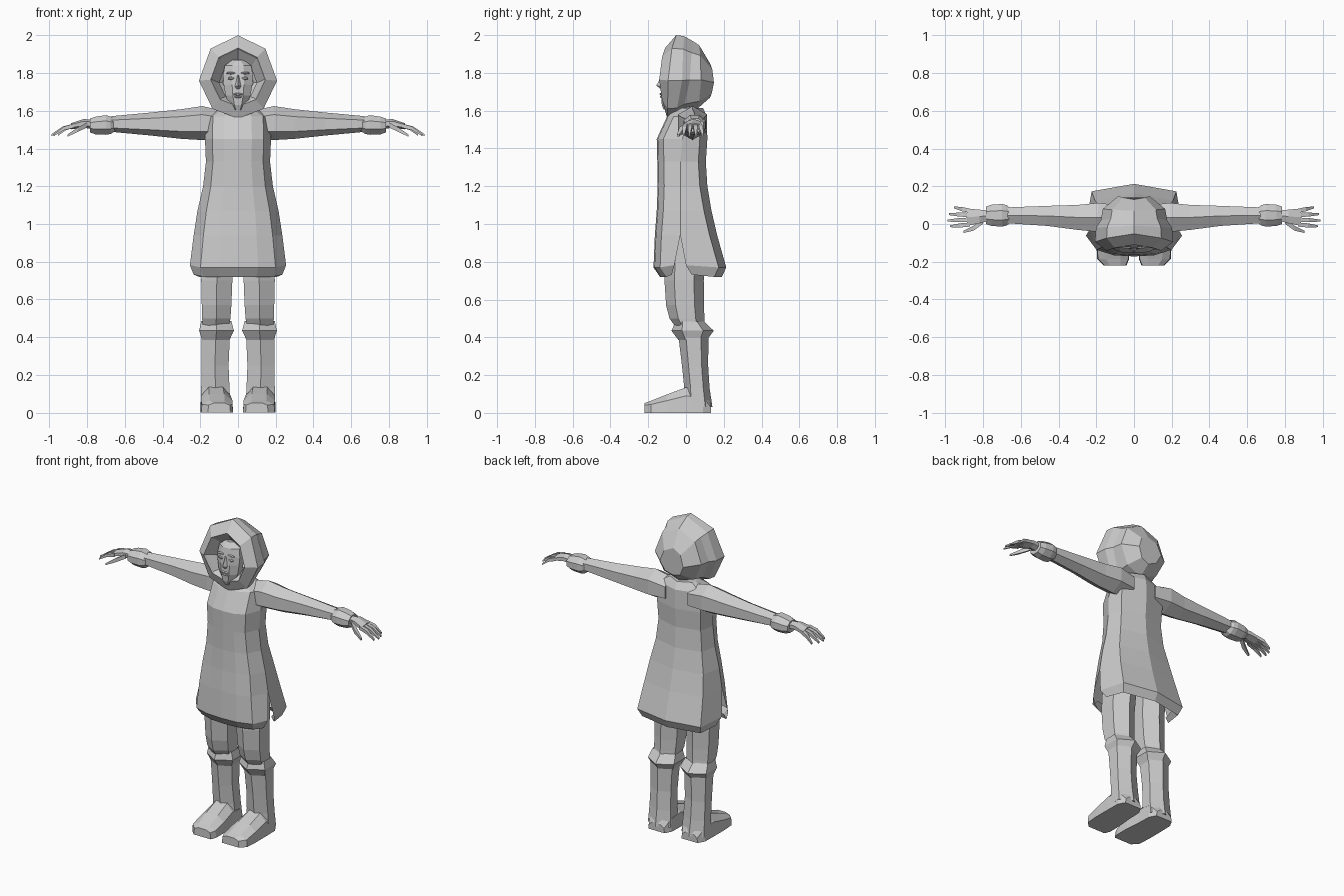
import bpy, bmesh, math
from mathutils import Vector

if "Cube" in bpy.data.objects:
    bpy.data.objects.remove(bpy.data.objects["Cube"], do_unlink=True)

grey = bpy.data.materials.new("plain grey")
grey.use_nodes = True
grey.diffuse_color = (0.6, 0.6, 0.6, 1)
grey.node_tree.nodes["Principled BSDF"].inputs["Base Color"].default_value = (0.6, 0.6, 0.6, 1)


def loft(name, rings, cap_start=True, cap_end=True, skip=lambda i, j: False):
    """Join closed rings of equal length into one flat-shaded object."""
    bm = bmesh.new()
    rows = [[bm.verts.new(p) for p in ring] for ring in rings]
    n = len(rows[0])
    for i in range(len(rows) - 1):
        for j in range(n):
            if not skip(i, j):
                k = (j + 1) % n
                bm.faces.new((rows[i][j], rows[i][k], rows[i + 1][k], rows[i + 1][j]))
    if cap_start:
        bm.faces.new(rows[0])
    if cap_end:
        bm.faces.new(rows[-1])
    bmesh.ops.remove_doubles(bm, verts=bm.verts[:], dist=0.0005)
    bmesh.ops.recalc_face_normals(bm, faces=bm.faces[:])
    mesh = bpy.data.meshes.new(name)
    bm.to_mesh(mesh)
    bm.free()
    mesh.materials.append(grey)
    obj = bpy.data.objects.new(name, mesh)
    bpy.context.collection.objects.link(obj)
    return obj


def oval(a, b, ra, rb, n):
    """Polygon with flat sides facing the axes, scaled to its half sizes."""
    c = math.cos(math.pi / n)
    angles = [math.tau * (k + 0.5) / n for k in range(n)]
    return [(a + ra * math.cos(t) / c, b + rb * math.sin(t) / c) for t in angles]


def level(s, z, x0, x1, y0, y1, n=8):
    pts = oval((x0 + x1) / 2, (y0 + y1) / 2, (x1 - x0) / 2, (y1 - y0) / 2, n)
    return [(s * x, y, z) for x, y in pts]


def slice_x(s, x, y, z, ry, rz, n=8):
    return [(s * x, a, b) for a, b in oval(y, z, ry, rz, n)]


# Coat: height, half width, front, side of front panel, side of back panel, back
def coat_ring(z, w, front, s1, s2, back, drop=0):
    half = [(0, front, z), (.42 * w, front + .006, z), (.78 * w, front + .035, z),
            (w, s1, z + drop), (w, s2, z + drop), (.88 * w, back - .04, z), (0, back, z)]
    return half + [(-x, y, h) for x, y, h in half[-2:0:-1]]


coat_rows = [
    (1.615, .09, -.06, .03, .03, .09), (1.57, .17, -.10, .02, .02, .11),
    (1.45, .175, -.155, -.02, -.02, .113), (1.33, .17, -.152, -.03, -.03, .105),
    (1.20, .185, -.15, -.03, -.03, .113), (1.07, .215, -.155, -.03, -.03, .135),
    (.94, .235, -.165, -.03, -.03, .165), (.77, .255, -.172, -.062, .0, .213),
    (.72, .235, -.138, -.075, .03, .19), (.76, .215, -.12, -.075, .03, .165)]
rings = [coat_ring(*r) for r in coat_rows]
for r in (rings[7], rings[8]):
    for k in (3, 4, 8, 9):
        r[k] = (r[k][0], r[k][1], r[k][2] + .012)
loft("coat", rings, True, False, lambda i, j: i >= 6 and j in (3, 8))

# Hood with its thick rim, as eight-sided rings from the opening to the back
def hood_ring(scale, y_top, y_mid, y_low, squash=1.0, dz=0):
    shape = [(0, .225), (.145, .155), (.207, -.015), (.135, -.165), (0, -.215)]
    shape += [(-x, z) for x, z in shape[3:0:-1]]
    out = []
    for x, z in shape:
        t = z / .225
        y = y_mid + (y_top - y_mid) * t * t if t > 0 else y_mid + (y_low - y_mid) * t * t
        out.append((x * scale * squash, y, 1.775 + dz + z * scale))
    return out


loft("hood", [
    hood_ring(.48, -.06, -.06, -.07, 1, -.02), hood_ring(.66, -.10, -.125, -.10),
    hood_ring(.70, -.11, -.142, -.115), hood_ring(1, -.052, -.095, -.10),
    hood_ring(.975, -.01, -.02, -.07), hood_ring(.85, .04, .02, -.03),
    hood_ring(.76, .07, .08, .06, 1.05), hood_ring(.40, .13, .148, .125, 1, -.02)],
    False, True)

# Head inside the hood: height, half width, front
head_rows = [(1.605, .028, -.118), (1.63, .045, -.128), (1.68, .066, -.132),
             (1.74, .076, -.130), (1.79, .079, -.125), (1.84, .070, -.115), (1.87, .03, -.09)]
loft("head", [level(1, z, -w, w, f, -.02) for z, w, f in head_rows])
loft("neck", [level(1, 1.56, -.06, .06, -.06, .06), level(1, 1.66, -.05, .05, -.07, .04)])


def plate(name, x, y, z, rx, rz, depth):
    rings = [[(a, y, b) for a, b in oval(x, z, rx, rz, 6)],
             [(a, y - depth, b) for a, b in oval(x, z, rx * .7, rz * .4, 6)]]
    loft(name, rings)


loft("nose", [[(-.006, -.122, 1.79), (.006, -.122, 1.79), (0, -.128, 1.79)],
              [(-.018, -.128, 1.728), (.018, -.128, 1.728), (0, -.157, 1.733)],
              [(-.01, -.128, 1.715), (.01, -.128, 1.715), (0, -.138, 1.717)]])
plate("upper_lip", 0, -.130, 1.688, .026, .007, .009)
plate("lower_lip", 0, -.129, 1.674, .021, .007, .009)
for s, side in ((1, "left"), (-1, "right")):
    plate(side + "_eye", s * .036, -.124, 1.772, .018, .008, .006)
    plate(side + "_brow", s * .038, -.121, 1.80, .024, .006, .009)

for s, side in ((1, "left"), (-1, "right")):
    # Sleeve and cuff: x, y, z, half depth, half height
    sleeve = [(.08, .03, 1.525, .07, .065), (.19, .035, 1.535, .077, .078),
              (.30, .035, 1.53, .066, .068), (.46, .043, 1.53, .053, .053),
              (.67, .046, 1.53, .042, .036)]
    loft(side + "_sleeve", [slice_x(s, *r, 6) for r in sleeve])
    cuff = [(.65, .045, 1.527, .035, .033), (.675, .046, 1.523, .054, .046),
            (.70, .046, 1.525, .060, .052), (.755, .046, 1.522, .056, .047),
            (.785, .046, 1.522, .046, .036)]
    loft(side + "_cuff", [slice_x(s, *r) for r in cuff])

    # Hand: palm, four drooping fingers and a thumb
    palm = [(.76, .045, 1.528, .026, .022), (.82, .04, 1.533, .036, .02),
            (.885, .036, 1.518, .046, .014)]
    loft(side + "_palm", [slice_x(s, *r, 6) for r in palm])
    tips = [("index", -.003, -.012, .975), ("middle", .023, .018, .988),
            ("ring", .048, .052, .98), ("little", .070, .088, .955)]
    for finger, y0, y1, reach in tips:
        path = [(.87, y0, 1.521, .011, .011), ((.87 + reach) / 2, (y0 + y1) / 2, 1.507, .011, .010),
                (reach, y1, 1.472, .005, .005)]
        loft(f"{side}_{finger}_finger", [slice_x(s, *r, 4) for r in path])
    thumb = [(.80, .015, 1.525, .014, .013), (.85, -.022, 1.50, .013, .012),
             (.905, -.042, 1.468, .006, .006)]
    loft(side + "_thumb", [slice_x(s, *r, 4) for r in thumb])

    # Trouser leg: height, inner, outer, front, back
    leg = [(.95, .02, .19, -.09, .10), (.70, .03, .195, -.10, .08), (.57, .035, .192, -.092, .082),
           (.50, .04, .19, -.075, .085), (.44, .05, .185, -.035, .09)]
    loft(side + "_trouser_leg", [level(s, *r, 6) for r in leg])

    # Boot: turned top, shaft, and a wedge foot
    top = [(.47, .045, .185, -.035, .095), (.485, .035, .195, -.045, .085),
           (.435, .022, .206, -.062, .132), (.385, .045, .19, -.03, .10)]
    loft(side + "_boot_top", [level(s, *r, 6) for r in top])
    shaft = [(.41, .043, .195, -.03, .108), (.25, .05, .193, -.012, .108),
             (.13, .045, .195, .0, .116), (.03, .04, .198, .0, .13)]
    loft(side + "_boot_shaft", [level(s, *r, 6) for r in shaft])
    # Foot slices: y, inner, outer, shoulder height, crown height
    foot = [(.132, .06, .175, .03, .05), (.09, .038, .198, .08, .12),
            (0, .035, .20, .09, .135), (-.10, .026, .20, .065, .098),
            (-.185, .026, .195, .045, .064), (-.22, .04, .16, .04, .052)]
    rings = []
    for y, a, b, low, high in foot:
        m = (b - a) * .27
        rings.append([(s * x, y, z) for x, z in
                      ((a, 0), (b, 0), (b - .004, low), (b - m, high), (a + m, high), (a + .004, low))])
    loft(side + "_boot_foot", rings)
